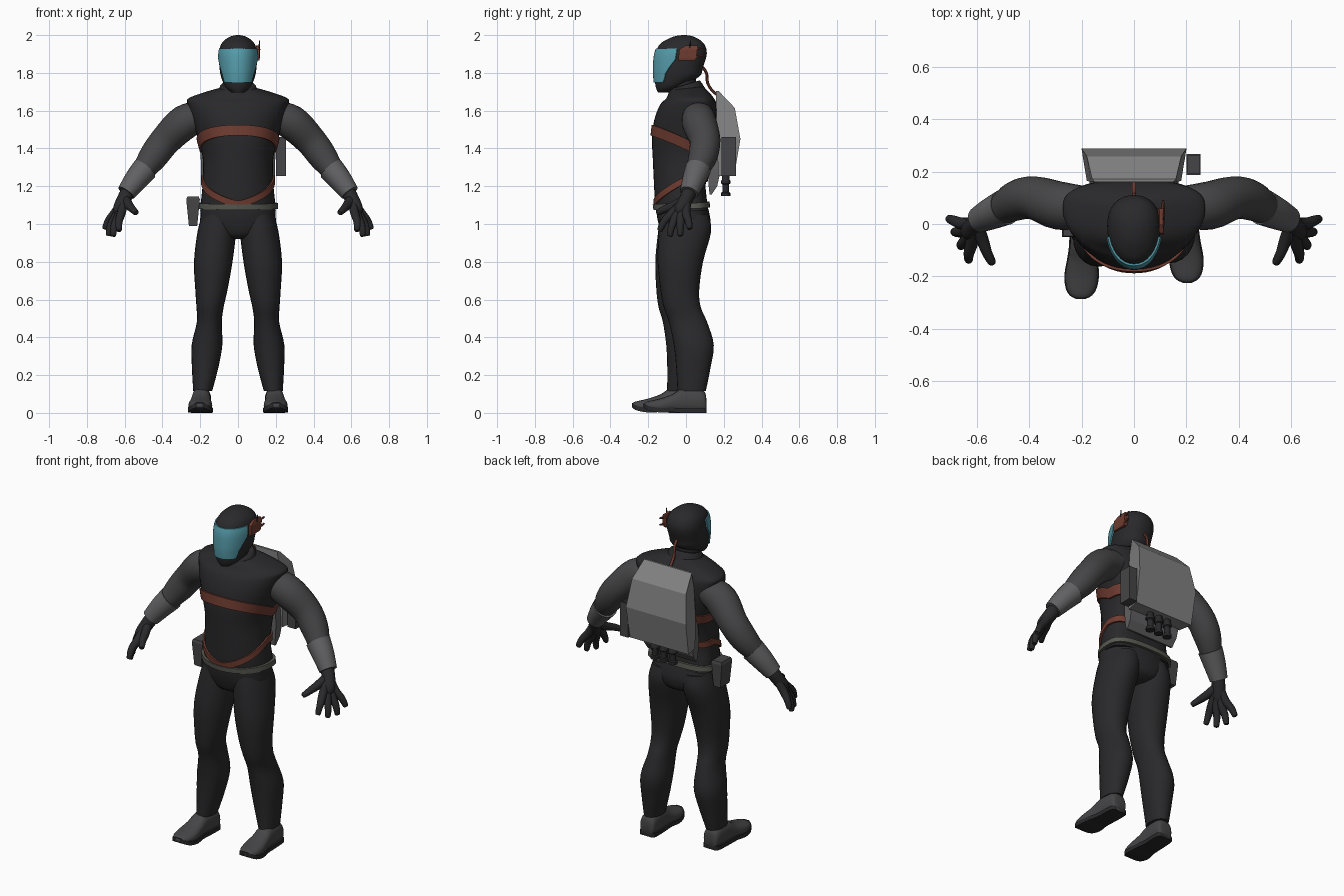
import bpy, bmesh, math
from mathutils import Vector

if "Cube" in bpy.data.objects:
    bpy.data.objects.remove(bpy.data.objects["Cube"])

def material(name, c):
    m = bpy.data.materials.new(name)
    m.diffuse_color = (*c, 1)
    m.use_nodes = True
    m.node_tree.nodes["Principled BSDF"].inputs["Base Color"].default_value = m.diffuse_color
    return m

BLACK = material("black_cloth", (.022, .022, .024))
DARK = material("charcoal", (.06, .06, .063))
MID = material("mid_grey", (.12, .12, .125))
LIGHT = material("pack_grey", (.22, .22, .22))
BROWN = material("rust_brown", (.16, .045, .03))
GLASS = material("teal_glass", (.09, .33, .4))
BELT = material("belt_olive", (.1, .1, .085))

def loft(name, rings, mat, loop=False, angle=45):
    """Skin a list of equal rings; ends are capped unless looped."""
    bm = bmesh.new()
    vs = [[bm.verts.new(p) for p in r] for r in rings]
    n, m = len(rings[0]), len(rings)
    for i in range(m if loop else m - 1):
        a, b = vs[i], vs[(i + 1) % m]
        for j in range(n):
            bm.faces.new((a[j], a[(j + 1) % n], b[(j + 1) % n], b[j]))
    if not loop:
        bm.faces.new(vs[0])
        bm.faces.new(vs[-1])
    bmesh.ops.recalc_face_normals(bm, faces=bm.faces)
    me = bpy.data.meshes.new(name)
    bm.to_mesh(me)
    bm.free()
    me.materials.append(mat)
    o = bpy.data.objects.new(name, me)
    bpy.context.collection.objects.link(o)
    if angle:
        bpy.ops.object.select_all(action='DESELECT')
        o.select_set(True)
        bpy.context.view_layer.objects.active = o
        bpy.ops.object.shade_smooth_by_angle(angle=math.radians(angle))
    return o

def smooth(rows, k=4):
    """Catmull-Rom interpolation of parameter rows."""
    out, n = [], len(rows)
    for i in range(n - 1):
        p0, p1, p2, p3 = rows[max(i-1, 0)], rows[i], rows[i+1], rows[min(i+2, n-1)]
        for s in range(k):
            t = s / k
            out.append([.5 * (2*b + (c-a)*t + (2*a-5*b+4*c-d)*t*t + (3*b-a-3*c+d)*t**3)
                        for a, b, c, d in zip(p0, p1, p2, p3)])
    return out + [list(rows[-1])]

def spow(v, p):
    return math.copysign(abs(v) ** (2 / p), v)

def section(row, th, d=0, frac=.5, pf=2, pb=2, cx=0, tilt=0):
    """Point on a horizontal body section (z, half width, front y, back y)."""
    z, w, yf, yb = row
    yc = yf + frac * (yb - yf)
    c, s = math.cos(th), math.sin(th)
    p = pb if s > 0 else pf
    y = yc + spow(s, p) * ((yb - yc if s > 0 else yc - yf) + d)
    return Vector((cx + spow(c, p) * (w + d), y, z + tilt * y))

def circle(n):
    return [2 * math.pi * i / n for i in range(n)]

def body(name, rows, mat, n=32, k=4, **kw):
    return loft(name, [[section(r, t, **kw) for t in circle(n)] for r in smooth(rows, k)], mat)

def at(rows, z):
    for a, b in zip(rows, rows[1:]):
        if a[0] <= z <= b[0]:
            t = (z - a[0]) / (b[0] - a[0])
            return [p + (q - p) * t for p, q in zip(a, b)]

def tube(name, rows, mat, side=1, n=16, k=4):
    """Round tube through (x, y, z, radius) rows, mirrored by side."""
    pts = smooth(rows, k)
    rings = []
    for i, r in enumerate(pts):
        t = Vector(pts[min(i+1, len(pts)-1)][:3]) - Vector(pts[max(i-1, 0)][:3])
        u = t.cross(Vector((.3, 1, .1))).normalized()
        v = t.cross(u).normalized()
        ring = [Vector(r[:3]) + r[3] * (math.cos(a)*u + math.sin(a)*v) for a in circle(n)]
        rings.append([(p.x * side, p.y, p.z) for p in ring])
    return loft(name, rings, mat)

def box_stack(name, rows, mat, cx=0):
    """Flat-sided block from (z, front half width, back half width, front y, back y)."""
    return loft(name, [[(cx-a, y0, z), (cx+a, y0, z), (cx+b, y1, z), (cx-b, y1, z)]
                       for z, a, b, y0, y1 in rows], mat, angle=0)

# torso vest and collar
TK = dict(frac=.64, pf=2.1, pb=3)
torso = [(1.07, .2, -.158, .115), (1.13, .195, -.165, .11), (1.22, .187, -.17, .105),
         (1.35, .187, -.176, .135), (1.45, .212, -.18, .16), (1.55, .243, -.168, .168),
         (1.63, .266, -.138, .163), (1.665, .262, -.105, .148), (1.70, .17, -.085, .12),
         (1.725, .08, -.06, .09)]
body("vest", torso, BLACK, n=40, **TK)
body("collar", [(1.66, .14, -.11, .115), (1.70, .11, -.1, .095), (1.735, .092, -.085, .075),
                (1.738, .08, -.075, .065)], BLACK, tilt=.3)
body("neck", [(1.68, .07, -.08, .06), (1.8, .065, -.09, .05)], BLACK, n=20)

# straps and belt wrapped round the vest
torso_fine = smooth(torso, 6)
def strap(name, height, mid_z, mat, d=.009):
    rings = []
    for t in circle(64):
        u = abs(((t + math.pi/2 + math.pi) % (2*math.pi)) - math.pi) / (math.pi/2)
        z = mid_z(u)
        lo, hi = at(torso_fine, z - height/2), at(torso_fine, z + height/2)
        rings.append([section(lo, t, -.01, **TK), section(lo, t, d, **TK),
                      section(hi, t, d, **TK), section(hi, t, -.01, **TK)])
    return loft(name, rings, mat, loop=True)
strap("chest_strap", .056, lambda u: 1.497 - .09 * min(u, 1)**2, BROWN)
strap("waist_strap", .036, lambda u: 1.105 + .135 * min(u, 1)**1.25, BROWN)
strap("belt", .03, lambda u: 1.088 + .008 * u, BELT, d=.014)

# pelvis
body("pelvis", [(.92, .05, -.09, .07), (.945, .13, -.125, .115), (1.0, .195, -.145, .13),
                (1.05, .198, -.155, .125), (1.09, .196, -.158, .115)], BLACK, frac=.5, pf=2.3, pb=2.4)

# trouser legs and boots, the left one stepping forward
leg = [(1.05, .10, .09, -.135, .12), (.96, .112, .102, -.145, .133), (.8, .131, .102, -.15, .09),
       (.65, .141, .085, -.135, .07), (.56, .148, .072, -.118, .078), (.48, .152, .066, -.09, .112),
       (.36, .164, .081, -.065, .147), (.24, .174, .07, -.052, .13), (.115, .187, .05, -.045, .105)]
boot = [(.108, .03, .0, .07), (.1, .045, 0, .11), (.06, .05, 0, .13), (-.02, .05, 0, .13),
        (-.07, .055, .004, .1), (-.13, .063, .002, .078), (-.18, .057, .008, .066),
        (-.21, .04, .018, .058), (-.224, .015, .03, .048)]
for side, word in ((1, "right"), (-1, "left")):
    step = lambda z: -.062 * max(0, 1 - z) if side < 0 else 0
    rings = [[section((z, w, yf + step(z), yb + step(z)), t, pf=2.1, pb=2.1, cx=side*cx)
              for t in circle(24)] for z, cx, w, yf, yb in smooth(leg, 4)]
    loft(word + "_trouser_leg", rings, BLACK)
    rings, sole = [], []
    for y, w, lo, hi in smooth(boot, 3):
        cx, y = side * (.192 - .04 * (y - .05)), y + step(0)
        rings.append([(cx + w*spow(math.cos(t), 2.5),
                       y, (lo+hi)/2 + (hi-lo)/2*spow(math.sin(t), 2.5)) for t in circle(20)])
        sole.append([(cx + a*(w+.003), y, lo + b) for a, b in ((-1, 0), (1, 0), (1, .024), (-1, .024))])
    loft(word + "_boot", rings, DARK)
    loft(word + "_sole", sole, BLACK)

    # arm, gauntlet, gloved fingers
    tube(word + "_sleeve", [(.19, .065, 1.575, .08), (.285, .07, 1.537, .092), (.383, .1, 1.443, .082),
                            (.45, .088, 1.355, .076), (.515, .05, 1.265, .056), (.585, .02, 1.175, .04)],
         DARK, side, n=24)
    tube(word + "_gauntlet", [(.492, .064, 1.292, .069), (.54, .042, 1.235, .062),
                              (.592, .016, 1.165, .05)], MID, side, n=20)
    tube(word + "_wrist", [(.57, .028, 1.195, .038), (.605, .0, 1.13, .037), (.63, -.03, 1.075, .033),
                           (.64, -.04, 1.05, .015)], BLACK, side)
    fingers = {"thumb": ((.578, -.06, 1.1), (.56, -.11, 1.08), (.54, -.148, 1.06)),
               "index": ((.617, -.07, 1.06), (.63, -.115, 1.015), (.63, -.138, .968)),
               "middle": ((.63, -.048, 1.05), (.655, -.075, .99), (.66, -.085, .94)),
               "ring": ((.642, -.025, 1.05), (.675, -.03, .99), (.685, -.03, .942)),
               "little": ((.65, .0, 1.062), (.685, .012, 1.02), (.705, .02, .978))}
    for f, (a, b, c) in fingers.items():
        tube(f"{word}_{f}_finger", [(.6, .005, 1.14, .024), (*a, .024), (*b, .02), (*c, .015),
                                    tuple(c[i] + .1*(c[i]-b[i]) for i in range(3)) + (.006,)],
             BLACK, side, n=10, k=3)

# helmet and visor
head = [(1.695, .03, -.148, -.09), (1.725, .066, -.16, -.03), (1.78, .09, -.167, .07),
        (1.83, .098, -.168, .09), (1.9, .102, -.162, .11), (1.95, .09, -.14, .098),
        (1.98, .063, -.095, .065), (1.995, .033, -.055, .03), (2.0, .008, -.02, .0)]
HK = dict(frac=.58, pf=2.1, pb=2.2)
body("helmet", head, BLACK, n=36, **HK)
head_fine, rings = smooth(head, 6), []
for i in range(13):
    z = 1.75 + .18 * i / 12
    half = math.radians(56 + 18 * min(1, max(0, (i - 3) / 5)))
    arc = [-math.pi/2 + half * (j/10 - 1) for j in range(21)]
    row = at(head_fine, z)
    rings.append([section(row, t, .007, **HK) for t in arc] +
                 [section(row, t, -.012, **HK) for t in reversed(arc)])
loft("visor", rings, GLASS)

# headset on the right side of the helmet, with prongs and a cable to the pack
box_stack("headset", [(1.865, .008, .008, -.04, .05), (1.88, .01, .012, -.04, .055),
                      (1.925, .01, .014, -.035, .06), (1.945, .006, .008, .0, .06)], BROWN, cx=.104)
for i, z in enumerate((1.885, 1.925)):
    tube(f"headset_prong_{i}", [(.108, .05, z, .007), (.112, .09, z + .008, .005)], BROWN, n=6, k=1)
tube("headset_aerial", [(.112, .02, 1.93, .004), (.114, .025, 1.97, .003)], BLACK, n=6, k=1)
tube("cable", [(0, .08, 1.84, .008), (0, .108, 1.8, .008), (0, .115, 1.745, .008),
               (0, .145, 1.7, .008), (0, .185, 1.675, .008)], BROWN, n=8)

# backpack shell, carrying frame, side holder, canisters
box_stack("backpack", [(1.255, .18, .195, .17, .255), (1.45, .18, .2, .165, .288),
                       (1.615, .165, .18, .16, .258), (1.705, .15, .16, .16, .172)], LIGHT)
box_stack("pack_frame", [(1.155, .16, .16, .125, .135), (1.2, .165, .165, .12, .165),
                         (1.29, .17, .17, .12, .185), (1.6, .15, .15, .12, .185)], MID)
def frame(z, d):
    return [(.2 + d, .187 + d, z), (.254 - d, .187 + d, z), (.254 - d, .266 - d, z), (.2 + d, .266 - d, z)]
loft("side_holder", [frame(1.255, 0), frame(1.46, 0), frame(1.46, .005), frame(1.262, .005)], DARK, angle=0)
for i in range(3):
    x = .06 * (i - 1)
    tube(f"canister_{i}", [(x, .21, z, r) for z, r in
         ((1.3, .02), (1.235, .02), (1.23, .025), (1.215, .025), (1.21, .018), (1.17, .018),
          (1.165, .025), (1.148, .025))], BLACK, n=12, k=1)

# hip pouch
box_stack("hip_pouch", [(.99, .022, .022, -.045, .045), (1.13, .036, .036, -.05, .05),
                        (1.145, .03, .03, -.045, .045)], DARK, cx=-.238)
